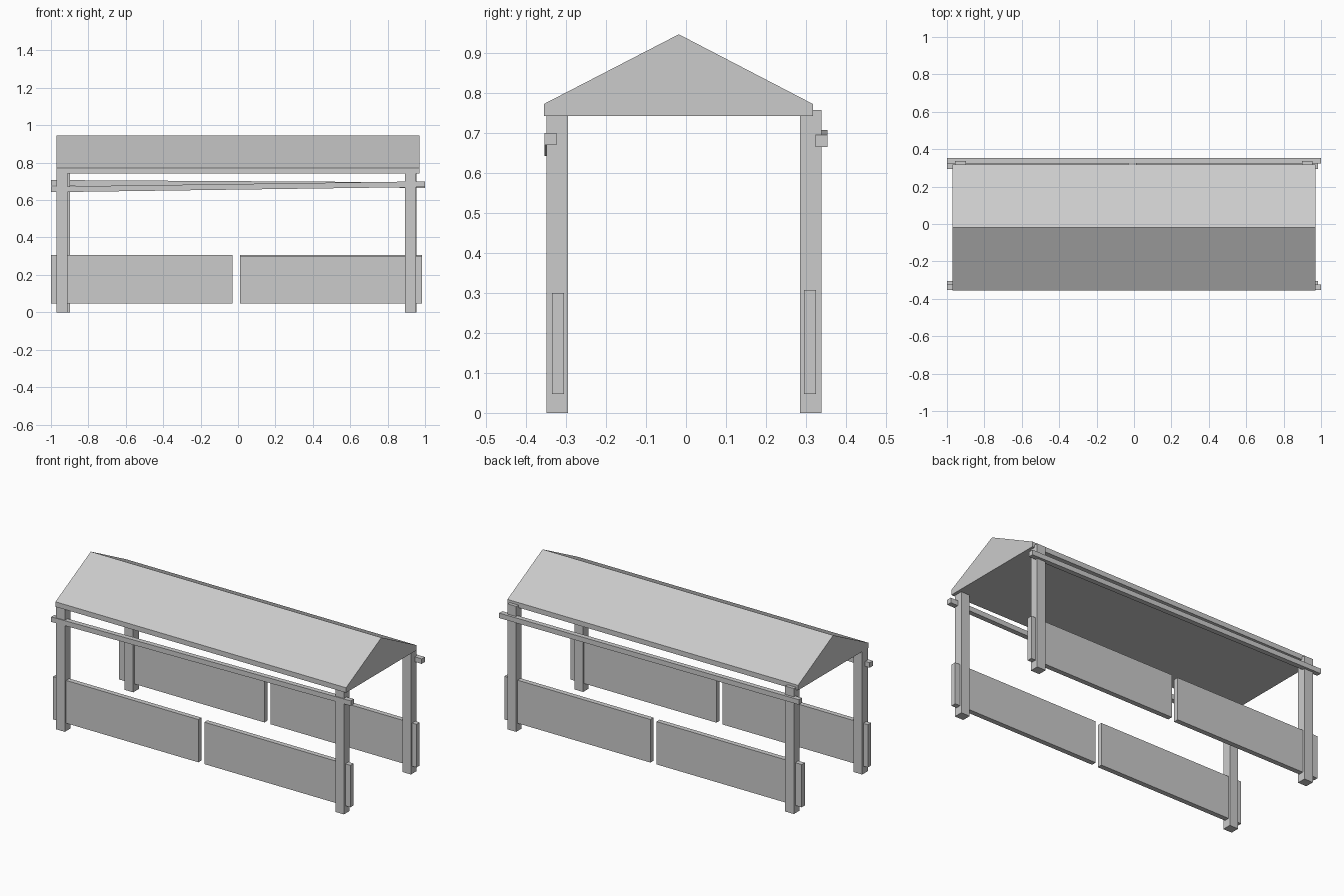
import bpy, bmesh

if "Cube" in bpy.data.objects:
    bpy.data.objects.remove(bpy.data.objects["Cube"])


def prism(name, near, far, axis_near, axis_far):
    """Loft between two (y, z) outlines placed at two x positions."""
    bm = bmesh.new()
    a = [bm.verts.new((axis_near, y, z)) for y, z in near]
    b = [bm.verts.new((axis_far, y, z)) for y, z in far]
    n = len(a)
    bm.faces.new(a)
    bm.faces.new(b[::-1])
    for i in range(n):
        j = (i + 1) % n
        bm.faces.new((a[j], a[i], b[i], b[j]))
    bmesh.ops.recalc_face_normals(bm, faces=bm.faces)
    mesh = bpy.data.meshes.new(name)
    bm.to_mesh(mesh)
    bm.free()
    obj = bpy.data.objects.new(name, mesh)
    bpy.context.collection.objects.link(obj)
    return obj


def rect(y0, y1, z0, z1):
    return [(y0, z0), (y1, z0), (y1, z1), (y0, z1)]


def box(name, x0, x1, y0, y1, z0, z1):
    r = rect(y0, y1, z0, z1)
    return prism(name, r, r, x0, x1)


# Solid gabled roof
gable = [(-0.355, 0.742), (0.317, 0.742), (0.317, 0.772),
         (-0.018, 0.946), (-0.355, 0.772)]
prism("roof", gable, gable, -0.97, 0.97)

# Corner posts
for name, x0, x1, y0, y1, top in [
        ("front_left_post", -0.97, -0.912, -0.348, -0.295, 0.744),
        ("front_right_post", 0.893, 0.951, -0.348, -0.295, 0.744),
        ("back_left_post", -0.957, -0.899, 0.285, 0.338, 0.757),
        ("back_right_post", 0.897, 0.955, 0.285, 0.338, 0.757)]:
    box(name, x0, x1, y0, y1, 0, top)

# Low side panels, split in the middle
for name, x0, x1, y0, top in [
        ("front_left_panel", -1.0, -0.03, -0.335, 0.305),
        ("front_right_panel", 0.01, 0.985, -0.335, 0.30),
        ("back_left_panel", -1.0, -0.03, 0.295, 0.305),
        ("back_right_panel", 0.01, 0.985, 0.295, 0.307)]:
    box(name, x0, x1, y0, y0 + 0.03, 0.047, top)

# Slightly crooked upper rails
for name, y0, z_left, z_right in [("front_rail", -0.353, 0.642, 0.67),
                                  ("back_rail", 0.323, 0.677, 0.665)]:
    prism(name, rect(y0, y0 + 0.03, z_left, z_left + 0.03),
          rect(y0, y0 + 0.03, z_right, z_right + 0.03), -1.0, 1.0)
